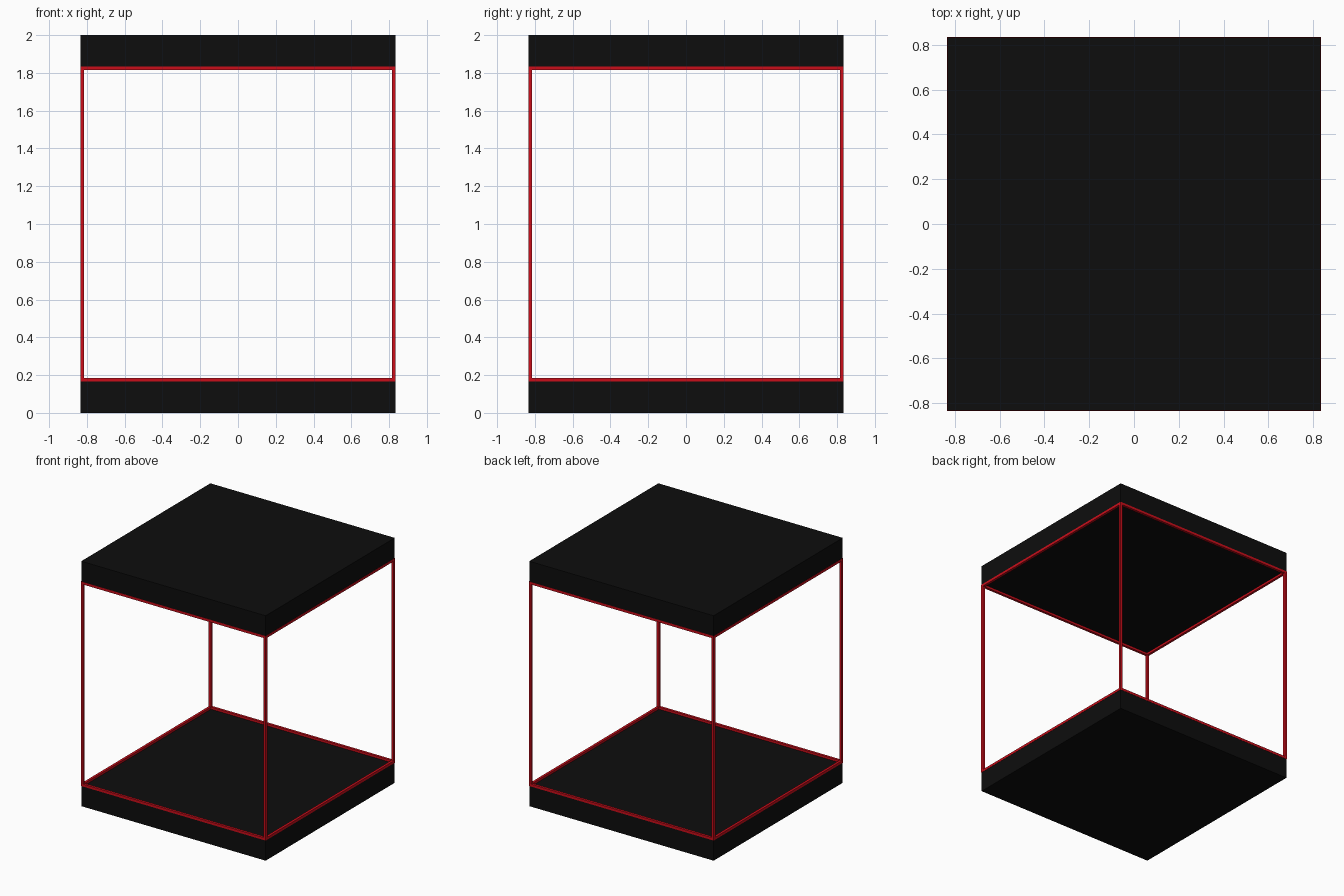
import bpy
from itertools import product

if "Cube" in bpy.data.objects:
    bpy.data.objects.remove(bpy.data.objects["Cube"])

HALF = 0.833      # half width of the slabs
SLAB = 0.167      # slab thickness
BAR = 0.02        # frame bar thickness
R = 0.825         # bar centre distance from the middle of the cube


def material(name, colour):
    m = bpy.data.materials.new(name)
    m.diffuse_color = colour
    m.use_nodes = True
    m.node_tree.nodes["Principled BSDF"].inputs["Base Color"].default_value = m.diffuse_color
    return m


def box(name, centre, size, mat):
    bpy.ops.mesh.primitive_cube_add(size=1, location=centre)
    ob = bpy.context.object
    ob.name = name
    ob.scale = size
    bpy.ops.object.transform_apply(location=False, rotation=False, scale=True)
    ob.data.materials.append(mat)
    return ob


black = material("black", (0.004, 0.004, 0.004, 1))
red = material("red", (0.6, 0.004, 0.01, 1))

# Bottom and top slabs
box("base_slab", (0, 0, SLAB / 2), (2 * HALF, 2 * HALF, SLAB), black)
box("top_slab", (0, 0, 2 - SLAB / 2), (2 * HALF, 2 * HALF, SLAB), black)

# Twelve thin bars along the edges of the open cube between the slabs
for axis, kind in enumerate(("side_to_side_bar", "front_to_back_bar", "corner_post")):
    for a, b in product((-R, R), repeat=2):
        centre = [a, b]
        centre.insert(axis, 0)
        centre[2] += 1
        size = [BAR] * 3
        # Posts run full height, horizontal bars fit between them
        size[axis] = 2 * R + (BAR if axis == 2 else -BAR)
        box(kind, centre, size, red)
